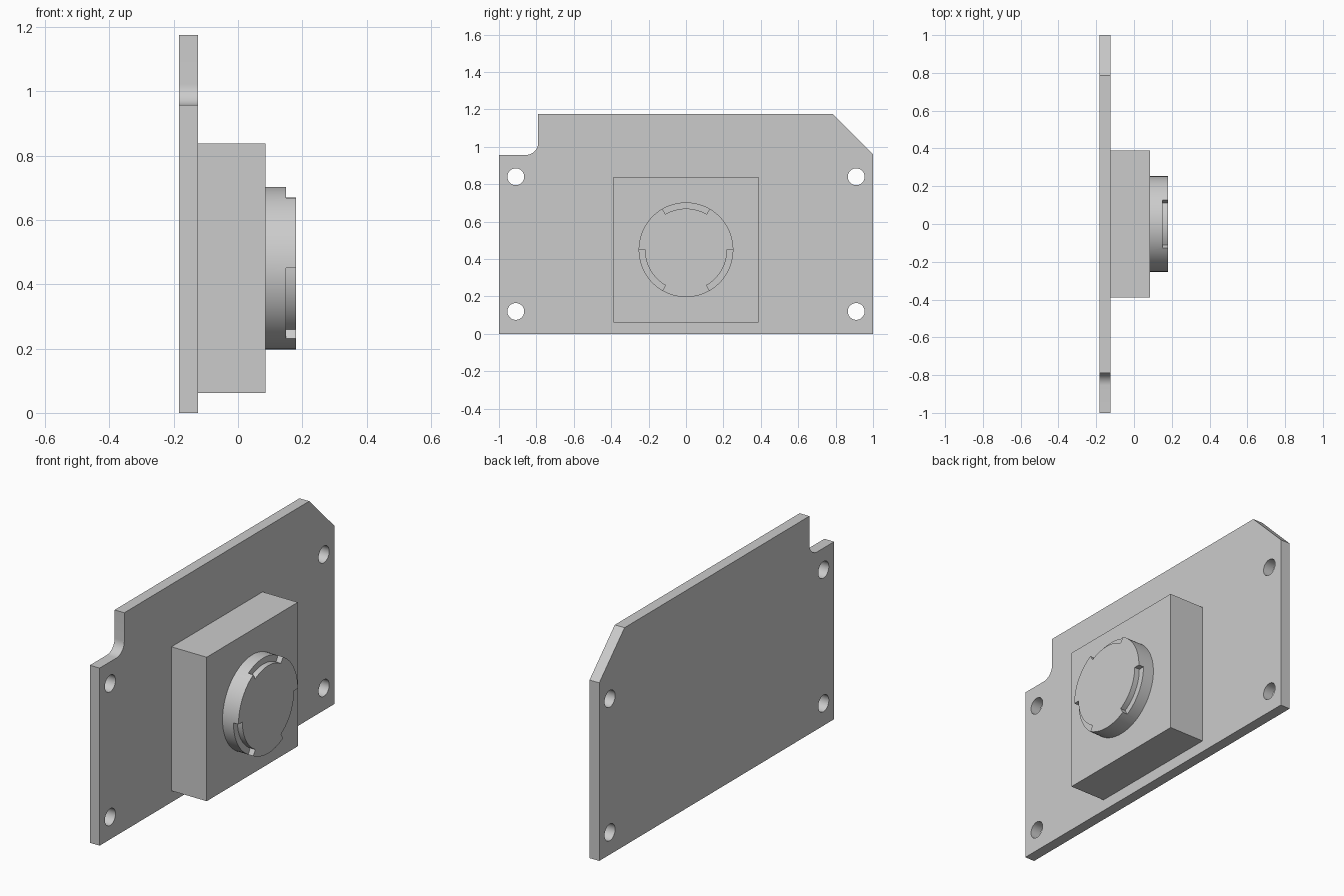
import bpy, bmesh
from math import cos, sin, radians
from mathutils import Vector

if "Cube" in bpy.data.objects:
    bpy.data.objects.remove(bpy.data.objects["Cube"])

grey = bpy.data.materials.new("plain grey")
grey.use_nodes = True
colour = (0.6, 0.6, 0.6, 1)
grey.diffuse_color = colour
grey.node_tree.nodes["Principled BSDF"].inputs["Base Color"].default_value = colour


def arc(cy, cz, r, start, end, steps):
    """Points of an arc in the y-z plane."""
    angles = [radians(start + (end - start) * i / steps) for i in range(steps + 1)]
    return [(cy + r * cos(a), cz + r * sin(a)) for a in angles]


def prism(name, outlines, x0, x1):
    """Extrude each y-z outline along x from x0 to x1."""
    bm = bmesh.new()
    for outline in outlines:
        face = bm.faces.new([bm.verts.new((x0, y, z)) for y, z in outline])
        top = bmesh.ops.extrude_face_region(bm, geom=[face])["geom"]
        moved = [v for v in top if isinstance(v, bmesh.types.BMVert)]
        bmesh.ops.translate(bm, verts=moved, vec=Vector((x1 - x0, 0, 0)))
    bmesh.ops.recalc_face_normals(bm, faces=bm.faces)
    mesh = bpy.data.meshes.new(name)
    bm.to_mesh(mesh)
    bm.free()
    mesh.materials.append(grey)
    obj = bpy.data.objects.new(name, mesh)
    bpy.context.collection.objects.link(obj)
    return obj


def cut(obj, cutter):
    """Subtract the cutter, then drop it."""
    cutter.hide_render = True
    mod = obj.modifiers.new("cut", "BOOLEAN")
    mod.operation = "DIFFERENCE"
    mod.solver = "EXACT"
    mod.object = cutter
    bpy.ops.object.select_all(action="DESELECT")
    bpy.context.view_layer.objects.active = obj
    obj.select_set(True)
    bpy.ops.object.modifier_apply(modifier=mod.name)
    bpy.data.objects.remove(cutter)
    bpy.ops.object.shade_smooth_by_angle(angle=radians(30))


BACK, PLATE, BLOCK, LEDGE, FRONT = -0.183, -0.125, 0.085, 0.15, 0.18
MID_Z = 0.45

# Mounting plate with a filleted corner notch, a chamfer and four holes
outline = [(-1, 0), (1, 0), (1, 0.96), (0.785, 1.175), (-0.79, 1.175)]
outline += arc(-0.855, 1.022, 0.065, 0, -90, 12) + [(-1, 0.957)]
plate = prism("mounting_plate", [outline], BACK, PLATE)
holes = [arc(y, z, 0.045, 0, 360, 48)[:-1] for y in (-0.91, 0.91) for z in (0.12, 0.84)]
cut(plate, prism("hole_cutter", holes, BACK - 0.1, PLATE + 0.1))

# Square block
h = 0.388
square = [(sy * h, MID_Z + sz * h) for sy, sz in ((-1, -1), (1, -1), (1, 1), (-1, 1))]
prism("square_block", [square], PLATE, BLOCK)

# Round boss with three stepped slots around its rim
boss = prism("round_boss", [arc(0, MID_Z, 0.253, 0, 360, 96)[:-1]], BLOCK, FRONT)
slots = [arc(0, MID_Z, 0.22, a, a + 60, 16) + arc(0, MID_Z, 0.3, a + 60, a, 16)
         for a in (60, 180, 300)]
cut(boss, prism("slot_cutter", slots, LEDGE, FRONT + 0.1))
